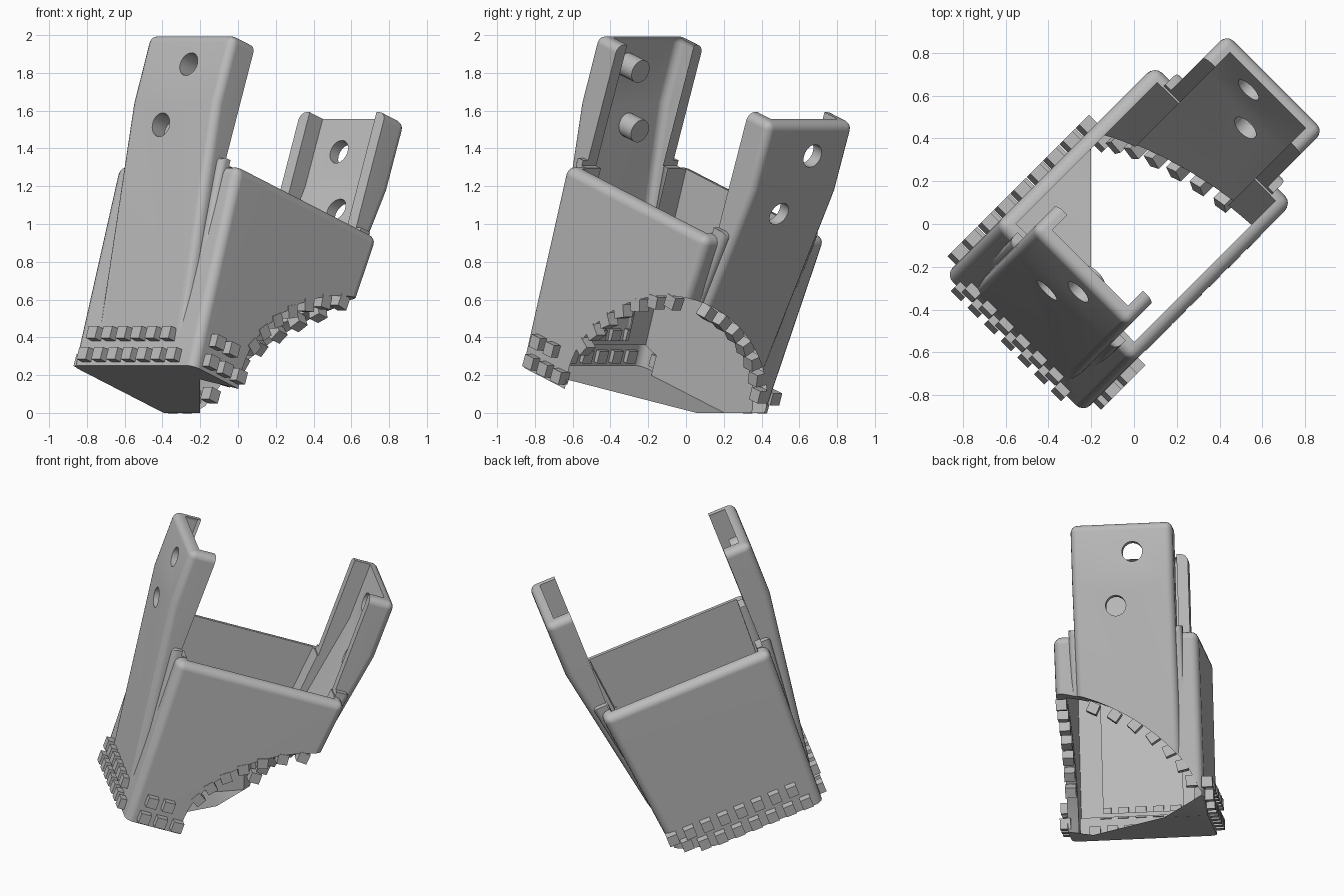
import bpy, bmesh, math
from mathutils import Matrix, Vector

if "Cube" in bpy.data.objects:
    bpy.data.objects.remove(bpy.data.objects["Cube"])

# Local frame: P = long axis, B = width, Q = tube axis; tilted 20 deg, turned 45 deg
T = (Matrix.Rotation(math.radians(45), 4, 'Z') @ Matrix.Rotation(math.radians(20), 4, 'Y')
     @ Matrix.Translation((-0.34, 0, 0)))

grey = bpy.data.materials.new("plain_grey")
grey.diffuse_color = (0.5, 0.5, 0.5, 1)
grey.use_nodes = True
grey.node_tree.nodes["Principled BSDF"].inputs["Base Color"].default_value = grey.diffuse_color


def finish(bm, name, local=True):
    bmesh.ops.recalc_face_normals(bm, faces=bm.faces)
    if local:
        bm.transform(T)
    me = bpy.data.meshes.new(name)
    bm.to_mesh(me)
    bm.free()
    me.materials.append(grey)
    ob = bpy.data.objects.new(name, me)
    bpy.context.collection.objects.link(ob)
    return ob


def prism(name, profile, half, bevel=0, rounded=lambda a: True):
    """Extrude a (P, Q) profile across B and round the chosen sharp edges."""
    bm = bmesh.new()
    f = bm.faces.new([bm.verts.new((p, -half, q)) for p, q in profile])
    ext = bmesh.ops.extrude_face_region(bm, geom=[f])
    bmesh.ops.translate(bm, vec=(0, 2 * half, 0),
                        verts=[v for v in ext['geom'] if isinstance(v, bmesh.types.BMVert)])
    bmesh.ops.recalc_face_normals(bm, faces=bm.faces)
    if bevel:
        es = [e for e in bm.edges if e.calc_face_angle() > 0.6 and all(rounded(v.co) for v in e.verts)]
        bmesh.ops.bevel(bm, geom=es, offset=bevel, segments=4, profile=0.5, affect='EDGES')
    return finish(bm, name)


def rod(name, matrix, r, length, segs, local):
    bm = bmesh.new()
    bmesh.ops.create_cone(bm, cap_ends=True, segments=segs, radius1=r, radius2=r,
                          depth=length, matrix=matrix)
    return finish(bm, name, local)


def boolean(ob, tool, op='DIFFERENCE'):
    m = ob.modifiers.new("bool", 'BOOLEAN')
    m.operation, m.solver, m.object = op, 'EXACT', tool
    bpy.context.view_layer.objects.active = ob
    bpy.ops.object.modifier_apply(modifier=m.name)
    bpy.data.objects.remove(tool)


def side(profile, s):
    return [(p * s, q) for p, q in profile]


RIM = 1.08
WALL = {-1: .535, 1: .595}     # wall distance at the rim, front and rear
OUT = {-1: 0, 1: .028}         # extra reach of the rear post

# Tube shell: outer solid with rounded rim and corners
shell = prism("bracket_shell", [(-.48, -.25), (.465, -.25), (WALL[1], RIM), (-WALL[-1], RIM)], .455, .05)

# Two splayed posts, bent parallel near their tops, with fillets where they leave the wall
for s in (-1, 1):
    d = OUT[s]
    post = [(.3, .05), (.488, .05), (.675 + d, 1.38), (.677 + d, 1.765), (.3, 1.765)]
    boolean(shell, prism("post", side(post, s), .32, .045,
                         lambda c: abs(c.x) > .45 or c.z > 1.7), 'UNION')
    fillet = [(.3, .2), (.48, .2), (WALL[s] + .033, RIM + .035), (.3, RIM + .035)]
    boolean(shell, prism("fillet", side(fillet, s), .357, .032,
                         lambda c: abs(c.x) > .45), 'UNION')

# Hollow the tube, then trim the flanges and the channels inside the posts
boolean(shell, prism("tube_void", [(-.415, -.4), (.395, -.4), (WALL[1] - .068, RIM), (WALL[1] - .068, 1.25),
                                   (-.467, 1.25), (-.467, RIM)], .39))
boolean(shell, prism("gap_between_posts", [(-.505, RIM + .005), (.535, RIM + .005), (.535, 2), (-.505, 2)], .7))
for s in (-1, 1):
    d = OUT[s]
    channel = [(0, .03), (.42, .03), (.61 + d, 1.38), (.612 + d, 2), (0, 2)]
    boolean(shell, prism("channel_void", side(channel, s), .25))

# Thick lip along the bottom of the front wall
boolean(shell, prism("lip", [(-.47, -.2), (-.34, -.2), (-.34, .075), (-.47, .11)], .42), 'UNION')

# Bottom trims: slanted tube end, ground plane, round saddle cut
boolean(shell, prism("end_trim", [(-1, -.6), (1, -.6), (1, -.035), (-1, -.035)], 1))
ground = bmesh.new()
bmesh.ops.create_cube(ground, size=2, matrix=Matrix.Translation((0, 0, -1)))
boolean(shell, finish(ground, "ground_trim", False))
SY, SZ, SR = -.107, .085, .535
boolean(shell, rod("saddle_cut", Matrix.Translation((.5, SY, SZ)) @ Matrix.Rotation(math.pi / 2, 4, 'Y'),
                   SR, 1.4, 64, False))

# Two bolt holes in each post
for p, b, q in ((-.67, -.04, 1.595), (-.67, .07, 1.26), (.7, .065, 1.58), (.68, -.05, 1.245)):
    boolean(shell, rod("hole", Matrix.Translation((p, b, q)) @ Matrix.Rotation(math.pi / 2, 4, 'Y'),
                       .064, .22, 24, True))

bpy.ops.object.select_all(action='DESELECT')
shell.select_set(True)
bpy.context.view_layer.objects.active = shell
bpy.ops.object.shade_smooth_by_angle(angle=math.radians(30))
weighted = shell.modifiers.new("flat_faces", 'WEIGHTED_NORMAL')
weighted.keep_sharp = True

# Small cubes lining the bottom edge
studs = bmesh.new()
INV = T.inverted()


def stud(loc, axis='X', turn=0):
    loc = Vector(loc)
    w = T @ loc
    if w.z < .04:
        w.z = .04
        loc = INV @ w
    bmesh.ops.create_cube(studs, size=.068, matrix=Matrix.Translation(loc) @ Matrix.Rotation(turn, 4, axis))


for i in range(7):                       # front wall, two staggered rows
    stud((-.5, .35 - .11 * i, .02))
    if i < 6:
        stud((-.51, .31 - .11 * i, .135))
for i in range(8):                       # back left wall
    stud((-.39 + .115 * i, .475, .02))
    stud((-.335 + .115 * i, .475, .135))
for i in range(3):                       # short rows beside the saddle
    stud((-.39 + .11 * i, -.47, .02))
    if i < 2:
        stud((-.38 + .11 * i, -.47, .135))

R2 = math.sqrt(2)
for i in range(7):                       # saddle edge on the right wall
    a = math.radians(148 - 10.5 * i)
    y, z = SY + .505 * math.cos(a), SZ + .505 * math.sin(a)
    stud(INV @ Vector((y + R2 * .425, y, z)), 'Y', math.pi / 2 - a)
for i in range(7):                       # saddle edge on the rear wall
    a = math.radians(64 - 10.5 * i)
    y, z = SY + .495 * math.cos(a), SZ + .495 * math.sin(a)
    p = .46 + .1 * z - .34
    s = (p + .342 * z) / .94
    stud(INV @ Vector((R2 * s - y, y, z)), 'X', a - math.pi / 2)
finish(studs, "edge_studs")
